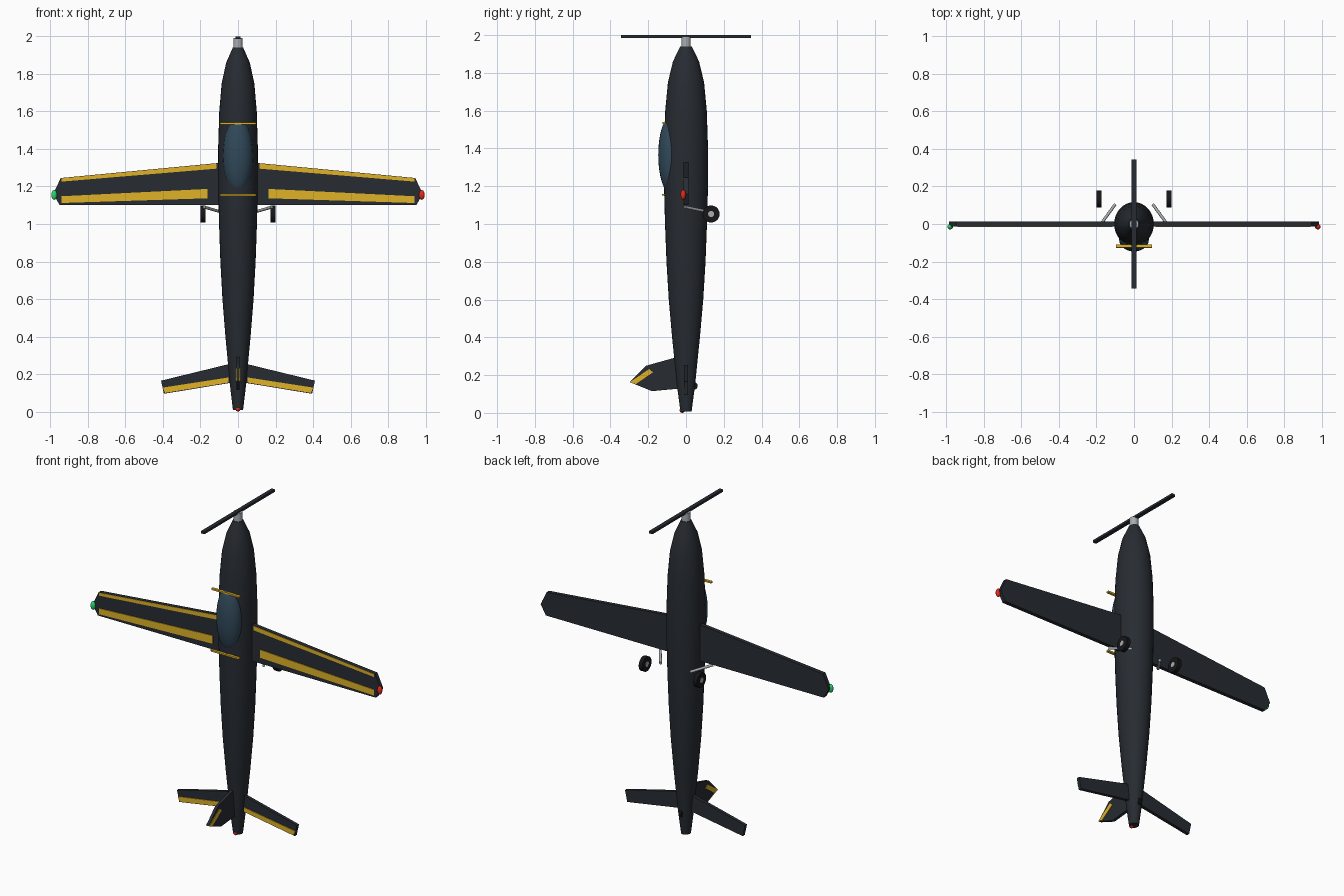
import bpy, bmesh, math
from mathutils import Vector

if "Cube" in bpy.data.objects:
    bpy.data.objects.remove(bpy.data.objects["Cube"])


def mat(name, r, g, b):
    m = bpy.data.materials.new(name)
    m.diffuse_color = (r, g, b, 1)
    m.use_nodes = True
    m.node_tree.nodes["Principled BSDF"].inputs["Base Color"].default_value = m.diffuse_color
    return m


DARK = mat("dark_paint", 0.02, 0.025, 0.032)
BLACK = mat("rubber", 0.008, 0.008, 0.01)
YELLOW = mat("yellow", 0.75, 0.45, 0.02)
GLASS = mat("canopy_glass", 0.03, 0.065, 0.1)
RED = mat("red", 0.8, 0.02, 0.01)
GREEN = mat("green", 0.02, 0.7, 0.15)
GREY = mat("metal", 0.4, 0.42, 0.44)


def make(name, bm, material, smooth=False):
    bmesh.ops.recalc_face_normals(bm, faces=bm.faces[:])
    me = bpy.data.meshes.new(name)
    bm.to_mesh(me)
    bm.free()
    ob = bpy.data.objects.new(name, me)
    bpy.context.collection.objects.link(ob)
    me.materials.append(material)
    if smooth:
        bpy.ops.object.select_all(action='DESELECT')
        ob.select_set(True)
        bpy.context.view_layer.objects.active = ob
        bpy.ops.object.shade_smooth_by_angle(angle=math.radians(40))
    return ob


def plate(name, pts, lo, hi, material, axis='y', sx=1):
    """Outline in (x, z) or (y, z), extruded from lo to hi along the other axis."""
    bm = bmesh.new()
    put = (lambda a, b, d: (a * sx, d, b)) if axis == 'y' else (lambda a, b, d: (d, a, b))
    face = bm.faces.new([bm.verts.new(put(a, b, lo)) for a, b in pts])
    new = bmesh.ops.extrude_face_region(bm, geom=[face])['geom']
    move = Vector((0, hi - lo, 0)) if axis == 'y' else Vector((hi - lo, 0, 0))
    bmesh.ops.translate(bm, vec=move, verts=[v for v in new if isinstance(v, bmesh.types.BMVert)])
    return make(name, bm, material)


def box(name, c, s, material):
    x, y, z = c
    a, b, h = (v / 2 for v in s)
    return plate(name, [(x - a, z - h), (x + a, z - h), (x + a, z + h), (x - a, z + h)], y - b, y + b, material)


def rod(name, p, q, r, material, sides=24):
    p, q = Vector(p), Vector(q)
    bm = bmesh.new()
    bmesh.ops.create_cone(bm, cap_ends=True, segments=sides, radius1=r, radius2=r, depth=(q - p).length)
    ob = make(name, bm, material, True)
    ob.rotation_euler = (q - p).to_track_quat('Z', 'Y').to_euler()
    ob.location = (p + q) / 2
    return ob


def ball(name, c, s, material):
    bm = bmesh.new()
    bmesh.ops.create_uvsphere(bm, u_segments=24, v_segments=16, radius=1)
    bmesh.ops.scale(bm, vec=s, verts=bm.verts)
    bmesh.ops.translate(bm, vec=c, verts=bm.verts)
    return make(name, bm, material, True)


# Fuselage: slightly oval rings along z
profile = [(0.008, 0.027), (0.15, 0.044), (0.25, 0.053), (0.4, 0.067), (0.6, 0.083), (0.8, 0.094),
           (1.0, 0.101), (1.2, 0.106), (1.4, 0.106), (1.6, 0.1), (1.75, 0.087), (1.86, 0.063), (1.94, 0.028)]
N = 32
bm = bmesh.new()
rings = [[bm.verts.new((r * math.cos(2 * math.pi * i / N), 1.1 * r * math.sin(2 * math.pi * i / N), z))
          for i in range(N)] for z, r in profile]
for a, b in zip(rings, rings[1:]):
    for i in range(N):
        j = (i + 1) % N
        bm.faces.new((a[i], a[j], b[j], b[i]))
bm.faces.new(rings[0])
bm.faces.new(rings[-1])
make("fuselage", bm, DARK, True)

# Canopy and its yellow cross bars
ball("canopy", (0, -0.08, 1.365), (0.08, 0.067, 0.205), GLASS)
box("canopy_bar_front", (0, -0.117, 1.535), (0.19, 0.016, 0.01), YELLOW)
box("canopy_bar_rear", (0, -0.12, 1.155), (0.19, 0.016, 0.01), YELLOW)

# Propeller
rod("propeller_hub", (0, 0, 1.93), (0, 0, 1.992), 0.025, GREY)
box("propeller_blade", (0, 0, 1.993), (0.024, 0.69, 0.014), DARK)

# Wings, tailplane, lights and main gear on both sides
for s, side, lamp in ((1, "right", RED), (-1, "left", GREEN)):
    plate(side + "_wing", [(0, 1.335), (0.945, 1.245), (0.985, 1.16), (0.95, 1.1), (0, 1.1)],
          -0.012, 0.012, DARK, sx=s)
    plate(side + "_leading_stripe", [(0.115, 1.322), (0.94, 1.244), (0.94, 1.226), (0.115, 1.295)],
          -0.015, -0.01, YELLOW, sx=s)
    plate(side + "_trailing_stripe", [(0.163, 1.187), (0.94, 1.148), (0.94, 1.112), (0.163, 1.137)],
          -0.016, -0.01, YELLOW, sx=s)
    ball(side + "_wing_light", (s * 0.98, -0.015, 1.155), (0.015, 0.014, 0.026), lamp)

    plate(side + "_tailplane", [(0, 0.265), (0.41, 0.165), (0.395, 0.095), (0, 0.16)],
          -0.01, 0.01, DARK, sx=s)
    plate(side + "_tailplane_stripe", [(0.05, 0.182), (0.402, 0.128), (0.388, 0.1), (0.05, 0.155)],
          -0.014, -0.008, YELLOW, sx=s)

    rod(side + "_gear_strut", (s * 0.18, -0.005, 1.09), (s * 0.1, 0.105, 1.067), 0.008, GREY, 12)
    rod(side + "_wheel", (s * 0.174, 0.133, 1.053), (s * 0.199, 0.133, 1.053), 0.045, BLACK, 28)
    rod(side + "_wheel_hub", (s * 0.172, 0.133, 1.053), (s * 0.201, 0.133, 1.053), 0.016, GREY, 16)

# Fin with a stripe showing on both faces
plate("fin", [(0, 0.31), (-0.06, 0.292), (-0.21, 0.25), (-0.298, 0.163), (-0.18, 0.115), (0, 0.132)],
      -0.009, 0.009, DARK, axis='x')
plate("fin_stripe", [(-0.195, 0.232), (-0.175, 0.215), (-0.265, 0.153), (-0.297, 0.163)],
      -0.012, 0.012, YELLOW, axis='x')

# Tail wheel and tail light
rod("tail_wheel", (-0.008, 0.042, 0.143), (0.008, 0.042, 0.143), 0.02, BLACK)
ball("tail_light", (0, -0.02, 0.014), (0.013, 0.014, 0.014), RED)
